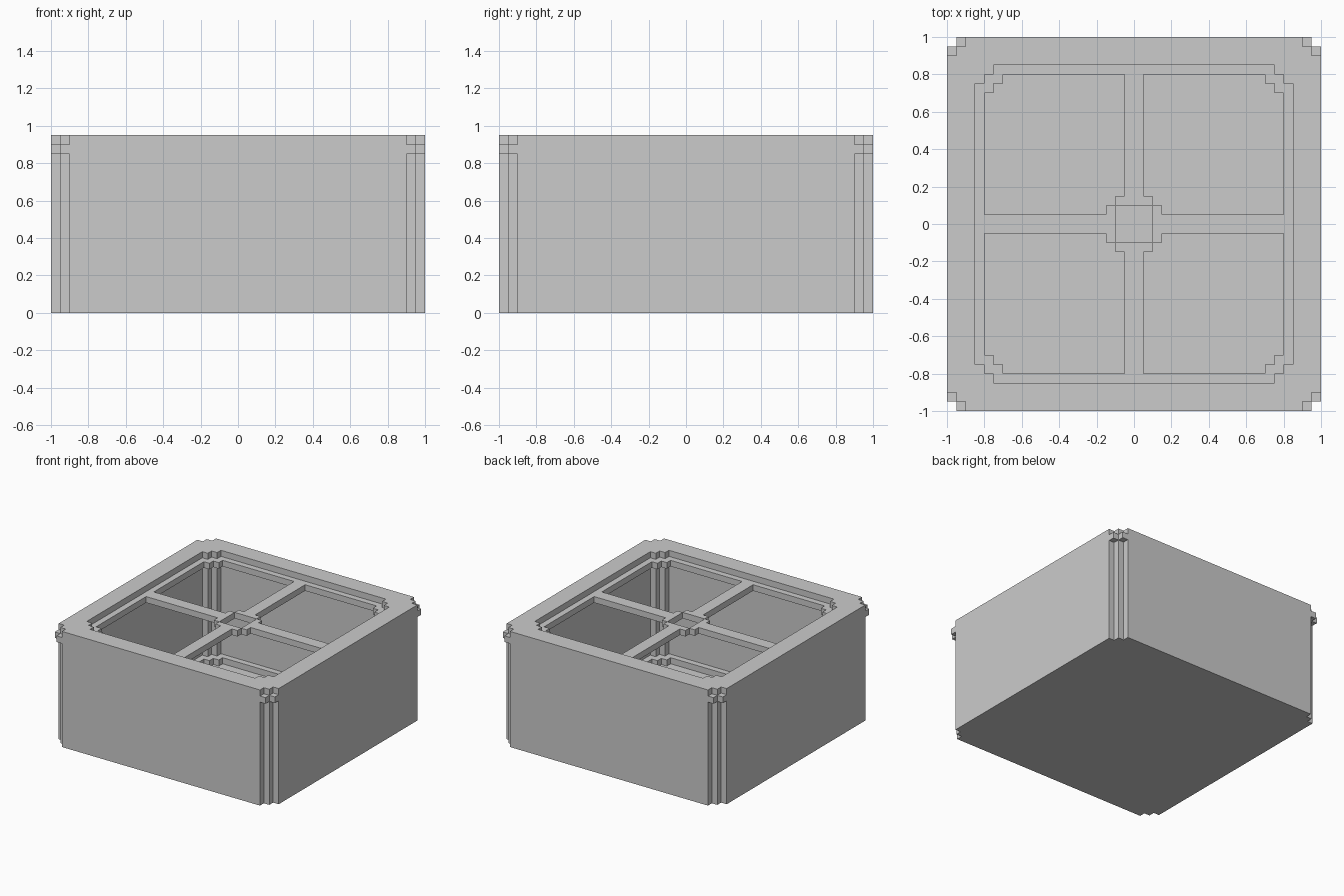
import bpy, bmesh

if "Cube" in bpy.data.objects:
    bpy.data.objects.remove(bpy.data.objects["Cube"])

S = 0.05  # step size of the blocky corners


def finish(name, bm):
    bmesh.ops.recalc_face_normals(bm, faces=bm.faces)
    me = bpy.data.meshes.new(name)
    bm.to_mesh(me)
    bm.free()
    ob = bpy.data.objects.new(name, me)
    bpy.context.collection.objects.link(ob)
    return ob


def quarter_turns(pts):
    """Repeat a list of 2D points around the z axis, four times."""
    out = []
    for _ in range(4):
        out.append(list(pts))
        pts = [(-y, x) for x, y in pts]
    return out


def stepped_square(r):
    corner = [(r, r - 2*S), (r - S, r - 2*S), (r - S, r - S),
              (r - 2*S, r - S), (r - 2*S, r)]
    return [p for c in quarter_turns(corner) for p in c]


def prism(bm, pts, z0, z1):
    lo = [bm.verts.new((x, y, z0)) for x, y in pts]
    hi = [bm.verts.new((x, y, z1)) for x, y in pts]
    bm.faces.new(lo[::-1])
    bm.faces.new(hi)
    n = len(pts)
    for i in range(n):
        j = (i + 1) % n
        bm.faces.new((lo[i], lo[j], hi[j], hi[i]))


# Crate shell: outer wall, rim, lid ledge, cavity and floor lofted in one go
levels = [(1, 0), (1, .95), (.85, .95), (.85, .9), (.8, .9), (.8, .85),
          (.85, .85), (.85, .1), (.8, .1), (.8, .05)]
bm = bmesh.new()
loops = [[bm.verts.new((x, y, z)) for x, y in stepped_square(r)]
         for r, z in levels]
for a, b in zip(loops, loops[1:]):
    for i in range(len(a)):
        j = (i + 1) % len(a)
        bm.faces.new((a[i], a[j], b[j], b[i]))
bm.faces.new(loops[0])
bm.faces.new(loops[-1])
finish("crate_shell", bm)

# Small tabs filling the corner steps just under the rim
bm = bmesh.new()
for x, y in ((.9, .95), (.95, .9)):
    square = [(x, y), (x + S, y), (x + S, y + S), (x, y + S)]
    for pts in quarter_turns(square):
        prism(bm, pts, .85, .9)
finish("corner_tabs", bm)

# Cross bars, each ending in one side of the open centre ring
bar = [(-.05, .8), (-.05, .15), (-.1, .15), (-.1, .1),
       (.1, .1), (.1, .15), (.05, .15), (.05, .8)]
bm = bmesh.new()
for pts in quarter_turns(bar):
    prism(bm, pts, .85, .9)
finish("cross_bars", bm)
